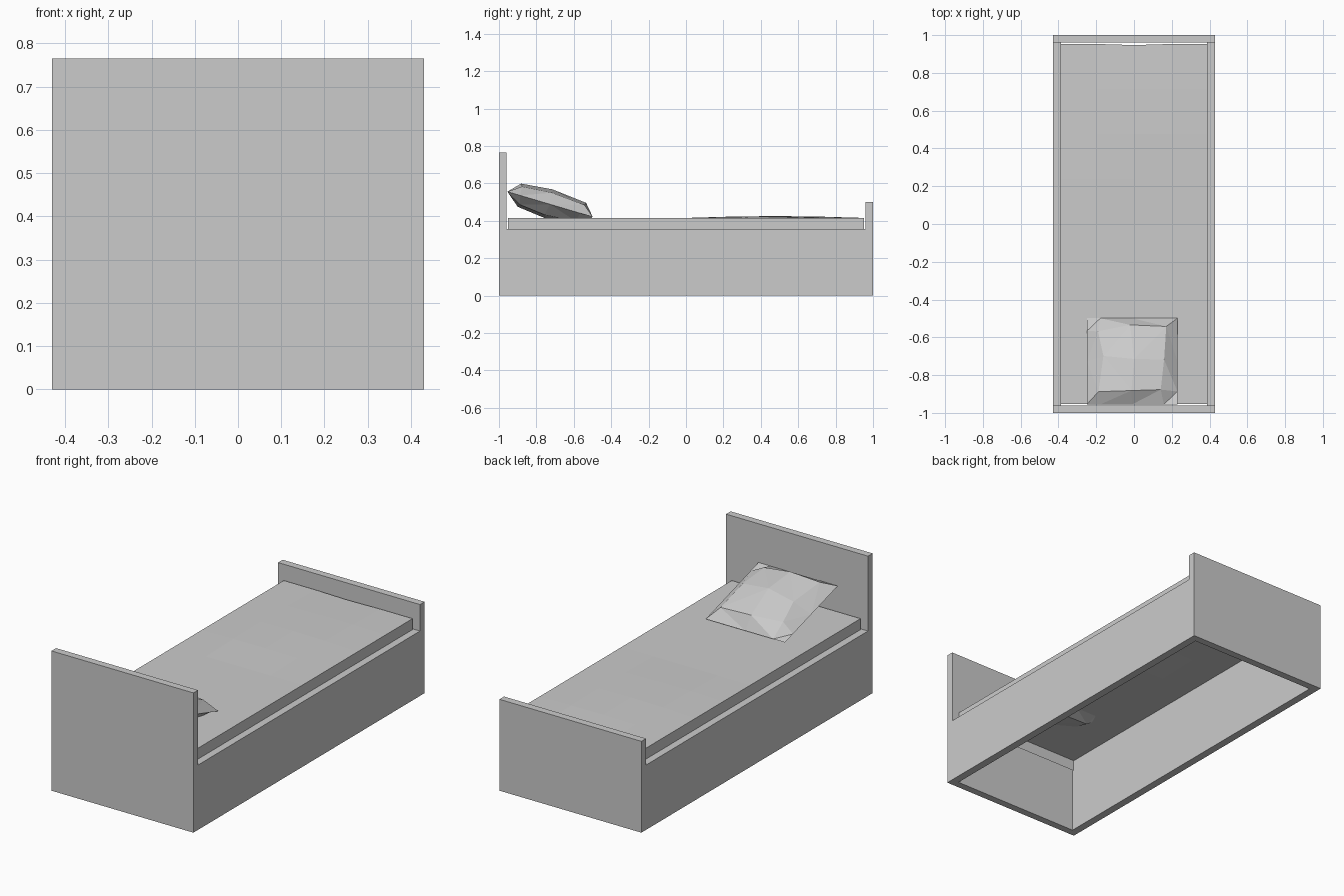
import bpy, bmesh, math, random
from mathutils import Matrix, Vector

random.seed(4)
cube = bpy.data.objects.get("Cube")
if cube:
    bpy.data.objects.remove(cube, do_unlink=True)

grey = bpy.data.materials.new("plain_grey")
grey.use_nodes = True
grey.diffuse_color = (0.6, 0.6, 0.6, 1)
grey.node_tree.nodes["Principled BSDF"].inputs["Base Color"].default_value = (0.6, 0.6, 0.6, 1)


def make_object(name, bm):
    mesh = bpy.data.meshes.new(name)
    bm.to_mesh(mesh)
    bm.free()
    mesh.materials.append(grey)
    obj = bpy.data.objects.new(name, mesh)
    bpy.context.collection.objects.link(obj)
    return obj


# Bed frame: side profile extruded across the width
HALF_WIDTH, BOARD, RAIL_TOP = 0.43, 0.04, 0.355
inner = 1 - BOARD
profile = [(-1, 0), (1, 0), (1, 0.5), (inner, 0.5), (inner, RAIL_TOP),
           (-inner, RAIL_TOP), (-inner, 0.765), (-1, 0.765)]
bm = bmesh.new()
side = bm.faces.new([bm.verts.new((-HALF_WIDTH, y, z)) for y, z in profile])
ext = bmesh.ops.extrude_face_region(bm, geom=[side])
bmesh.ops.translate(bm, vec=(2 * HALF_WIDTH, 0, 0),
                    verts=[v for v in ext["geom"] if isinstance(v, bmesh.types.BMVert)])
bmesh.ops.recalc_face_normals(bm, faces=bm.faces)
frame = make_object("bed_frame", bm)

# Hollow out the inside of the frame
bm = bmesh.new()
bmesh.ops.create_cube(bm, size=1, matrix=Matrix.Diagonal((0.775, 2 * inner, 1, 1)))
cutter = make_object("frame_cutter", bm)
cutter.hide_render = True
cut = frame.modifiers.new("hollow", 'BOOLEAN')
cut.operation, cut.solver, cut.object = 'DIFFERENCE', 'EXACT', cutter
bpy.context.view_layer.objects.active = frame
bpy.ops.object.modifier_apply(modifier=cut.name)
bpy.data.objects.remove(cutter, do_unlink=True)

# Mattress: open-bottomed sheet, gently raised towards the foot
bm = bmesh.new()
bmesh.ops.create_grid(bm, x_segments=4, y_segments=8, size=1)
border = [e for e in bm.edges if e.is_boundary]
for v in bm.verts:
    u, w = v.co.x, v.co.y
    bulge = math.sin(math.pi * w) * (1 - u * u) if w > 0 else 0
    v.co = (0.39 * u, 0.953 * w, 0.415 + 0.01 * bulge)
    if w > 0.99 and abs(u) < 0.1:
        v.co.y -= 0.006
skirt = bmesh.ops.extrude_edge_only(bm, edges=border)
for v in skirt["geom"]:
    if isinstance(v, bmesh.types.BMVert):
        v.co.z = RAIL_TOP
bmesh.ops.recalc_face_normals(bm, faces=bm.faces)
make_object("mattress", bm)

# Pillow: two bulging faceted shells meeting at a thin square rim
bm = bmesh.new()
for sign in (1, -1):
    shell = bmesh.ops.create_grid(bm, x_segments=4, y_segments=4, size=1)["verts"]
    for v in shell:
        u, w = (math.copysign(0.7, c) if 0.1 < abs(c) < 0.9 else c for c in v.co.xy)
        rim = max(abs(u), abs(w)) > 0.9
        height = 0.08 * max(0, (1 - u * u) * (1 - w * w)) ** 0.38
        if not rim:
            u += random.uniform(-0.08, 0.08)
            w += random.uniform(-0.08, 0.08)
        v.co = (0.24 * u, 0.238 * w, sign * height)
bmesh.ops.remove_doubles(bm, verts=bm.verts, dist=0.001)
bmesh.ops.triangulate(bm, faces=bm.faces)
bmesh.ops.recalc_face_normals(bm, faces=bm.faces)
pillow = make_object("pillow", bm)
pillow.location = (-0.01, -0.727, 0.488)
pillow.rotation_euler.x = -math.radians(16.5)
